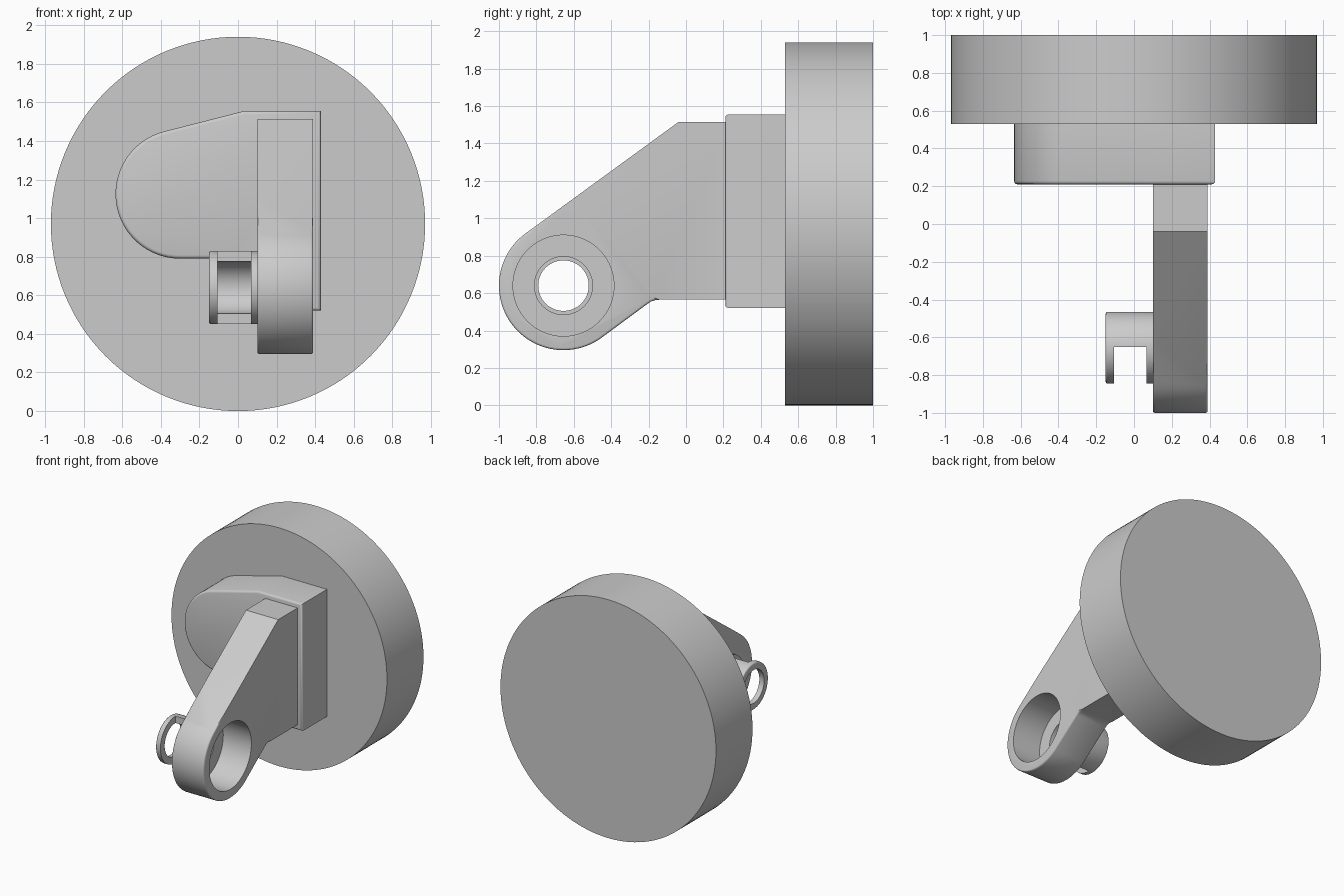
import bpy, bmesh
from math import cos, sin, radians

cube = bpy.data.objects.get("Cube")
if cube:
    bpy.data.objects.remove(cube, do_unlink=True)

grey = bpy.data.materials.new("plain grey")
grey.use_nodes = True
grey.diffuse_color = (0.6, 0.6, 0.6, 1)
grey.node_tree.nodes["Principled BSDF"].inputs["Base Color"].default_value = (0.6, 0.6, 0.6, 1)


def arc(centre, r, start, end, n):
    """Points along an arc, angles in degrees."""
    angles = [radians(start + (end - start) * i / n) for i in range(n + 1)]
    return [(centre[0] + r * cos(a), centre[1] + r * sin(a)) for a in angles]


def circle(centre, r, n=96):
    return arc(centre, r, 0, 360, n)[:-1]


def prism(name, outline, axis, lo, hi, rim=0, rounded=None):
    """Extrude an outline along x or y; round the cap edges picked by a rule."""
    bm = bmesh.new()
    place = (lambda u, v: (lo, u, v)) if axis == "x" else (lambda u, v: (u, lo, v))
    base = bm.faces.new([bm.verts.new(place(u, v)) for u, v in outline])
    out = bmesh.ops.extrude_face_region(bm, geom=[base])
    moved = [g for g in out["geom"] if isinstance(g, bmesh.types.BMVert)]
    k = "xyz".index(axis)
    for v in moved:
        v.co[k] = hi
    bmesh.ops.recalc_face_normals(bm, faces=bm.faces)
    if rim:
        edges = [e for e in bm.edges
                 if abs(e.verts[0].co[k] - e.verts[1].co[k]) < 1e-5
                 and rounded((e.verts[0].co + e.verts[1].co) / 2)]
        bmesh.ops.bevel(bm, geom=edges, offset=rim, segments=3, profile=0.5, affect="EDGES")
    mesh = bpy.data.meshes.new(name)
    bm.to_mesh(mesh)
    bm.free()
    mesh.materials.append(grey)
    obj = bpy.data.objects.new(name, mesh)
    bpy.context.collection.objects.link(obj)
    return obj


def select(obj):
    bpy.ops.object.select_all(action="DESELECT")
    obj.select_set(True)
    bpy.context.view_layer.objects.active = obj


def cut(obj, cutter):
    """Subtract a cutter, then discard it."""
    cutter.hide_render = True
    mod = obj.modifiers.new("cut", "BOOLEAN")
    mod.operation, mod.solver, mod.object = "DIFFERENCE", "EXACT", cutter
    select(obj)
    bpy.ops.object.modifier_apply(modifier=mod.name)
    bpy.data.objects.remove(cutter, do_unlink=True)


# Round base disc
base_disc = prism("base_disc", circle((0, 0.97), 0.97, 128), "y", 0.53, 1.0)

# Mounting pad with a rounded lobe
pad_outline = (arc((-0.3, 1.125), 0.335, 105, 270, 32)
               + arc((-0.08, 0.61), 0.18, 90, 0, 10)
               + [(0.1, 0.52), (0.43, 0.52), (0.43, 1.555), (0.03, 1.555)])
pad = prism("mounting_pad", pad_outline, "y", 0.21, 0.54, 0.018, lambda p: p.y < 0.3)

# Sloping arm with a round end
pivot = (-0.655, 0.64)
arm_outline = (arc(pivot, 0.345, 126.3, 306.3, 48)
               + [(-0.2, 0.547), (-0.185, 0.556), (-0.165, 0.562), (-0.14, 0.565),
                  (0.22, 0.565), (0.22, 1.515), (-0.04, 1.515)])
arm = prism("arm", arm_outline, "x", 0.1, 0.39, 0.012,
            lambda p: p.z < 0.92 and p.y < -0.15)
cut(arm, prism("bore_cutter", circle(pivot, 0.27), "x", 0.137, 0.5))
cut(arm, prism("web_hole_cutter", circle(pivot, 0.155), "x", 0.0, 0.3))

# Side sleeve, open across its front half between two rings
sleeve = prism("side_sleeve", circle(pivot, 0.19), "x", -0.15, 0.1, 0.01, lambda p: p.x < 0)
cut(sleeve, prism("sleeve_hole_cutter", circle(pivot, 0.135), "x", -0.3, 0.3))
window = [(-1, 0.4), (-0.65, 0.4), (-0.65, 0.9), (-1, 0.9)]
cut(sleeve, prism("window_cutter", window, "x", -0.107, 0.067))

# Smooth curved walls, keep corners crisp
for part in (base_disc, pad, arm, sleeve):
    select(part)
    bpy.ops.object.shade_smooth_by_angle(angle=radians(32))
